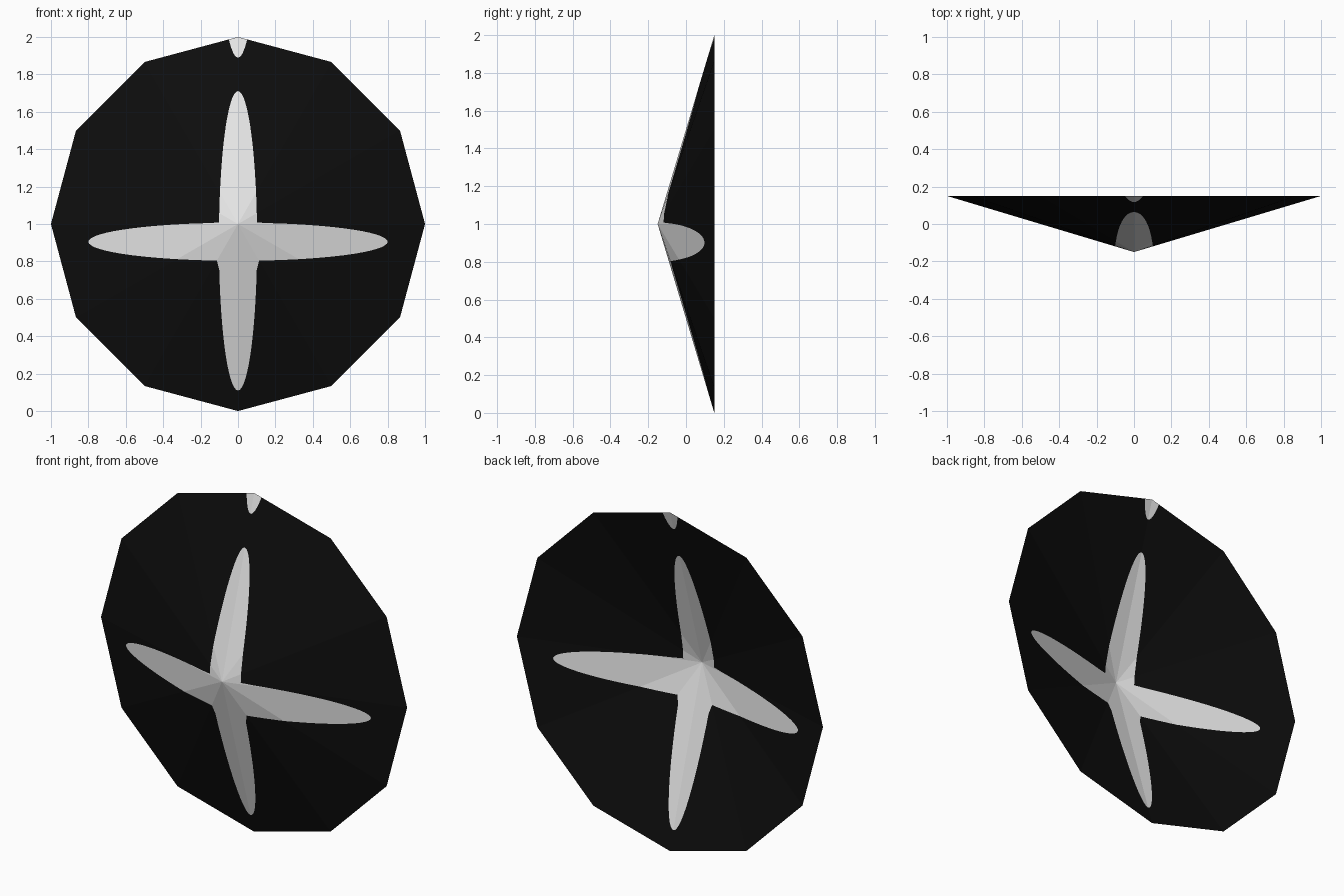
import bpy, bmesh, math

if "Cube" in bpy.data.objects:
    bpy.data.objects.remove(bpy.data.objects["Cube"])

SIDES, DEPTH, MID = 12, 0.15, 1.0          # open shallow cone, tip towards -y
STEP = math.tau / SIDES

# painted ellipses in front view: centre z, half width, half height
UPRIGHT = (0.91, 0.102, 0.80)
CROSSBAR = (0.905, 0.80, 0.102)
SPOT = (2.69, 0.102, 0.80)


def material(name, value):
    m = bpy.data.materials.new(name)
    m.diffuse_color = (value, value, value, 1)
    m.use_nodes = True
    m.node_tree.nodes["Principled BSDF"].inputs["Base Color"].default_value = m.diffuse_color
    return m


def rim(a):
    """Distance from the tip to the polygon rim at angle a."""
    return math.cos(STEP / 2) / math.cos(a % STEP - STEP / 2)


def inside(e, a, r):
    x, z = r * math.cos(a), MID + r * math.sin(a)
    return (x / e[1]) ** 2 + ((z - e[0]) / e[2]) ** 2 < 1


def bisect(test, lo, hi):
    """Value between lo (test true) and hi (test false) where it changes."""
    for _ in range(40):
        m = (lo + hi) / 2
        lo, hi = (m, hi) if test(m) else (lo, m)
    return lo


def cross_radius(a):
    return max(bisect(lambda r: inside(e, a, r), 0, rim(a)) for e in (UPRIGHT, CROSSBAR))


def spot_radius(a):
    if not inside(SPOT, a, rim(a)):
        return rim(a)
    return bisect(lambda r: not inside(SPOT, a, r), 0, rim(a))


# spoke angles: cone corners, points along the ellipses, and the spot
angles = [i * STEP for i in range(SIDES)]
for cz, w, h in (UPRIGHT, CROSSBAR):
    for i in range(64):
        t = math.tau * i / 64
        angles.append(math.atan2(cz + h * math.sin(t) - MID, w * math.cos(t)))
half = bisect(lambda d: inside(SPOT, math.pi / 2 + d, rim(math.pi / 2 + d)), 0, 0.3)
angles += [math.pi / 2 + half * i / 10 for i in range(-10, 11)]
angles = sorted({round(a % math.tau, 5) for a in angles})
# snap the rounded corner angles back to exact corners
angles = [round(a / STEP) * STEP if abs(a - round(a / STEP) * STEP) < 2e-4 else a for a in angles]
angles = sorted({a % math.tau for a in angles})

# build wedges outwards from the tip: white cross, black field, white spot
bm = bmesh.new()
tip = bm.verts.new((0, -DEPTH, MID))
spokes = []
for a in angles:
    R, row, last = rim(a), [tip], 0
    for r in (cross_radius(a), spot_radius(a), R):
        if r - last > 1e-4:
            row.append(bm.verts.new((r * math.cos(a), -DEPTH + 2 * DEPTH * r / R,
                                     MID + r * math.sin(a))))
        else:
            row.append(row[-1])
        last = r
    spokes.append(row)

for i, p in enumerate(spokes):
    q = spokes[(i + 1) % len(spokes)]
    for k in range(3):
        loop = list(dict.fromkeys((p[k], p[k + 1], q[k + 1], q[k])))
        if len(loop) > 2:
            bm.faces.new(loop).material_index = 1 if k == 1 else 0

mesh = bpy.data.meshes.new("shield")
bm.to_mesh(mesh)
bm.free()
mesh.materials.append(material("white paint", 0.8))
mesh.materials.append(material("black paint", 0.004))
shield = bpy.data.objects.new("shield", mesh)
bpy.context.collection.objects.link(shield)
